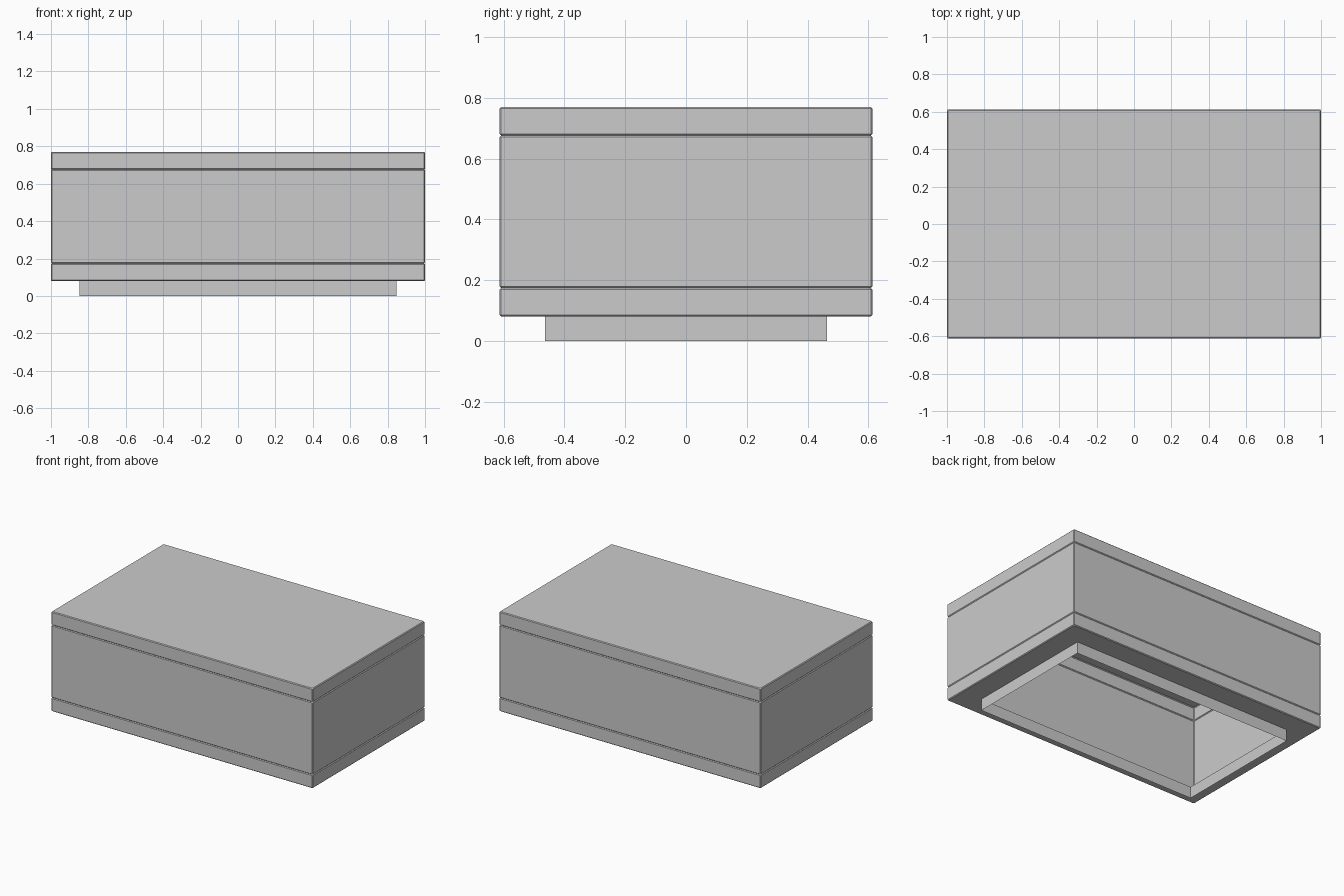
import bpy, bmesh

if "Cube" in bpy.data.objects:
    bpy.data.objects.remove(bpy.data.objects["Cube"])

HX, HY = 1.0, 0.613      # half size of the box
B = 0.005                # small edge chamfer


def ring(bm, hx, hy, c, z):
    """Rectangle with chamfered corners, counter-clockwise from above."""
    pts = [(hx - c, -hy), (hx, -hy + c), (hx, hy - c), (hx - c, hy),
           (-hx + c, hy), (-hx, hy - c), (-hx, -hy + c), (-hx + c, -hy)]
    return [bm.verts.new((x, y, z)) for x, y in pts]


def shell(name, sections, cap=False):
    """Thin open shell lofted upward through (hx, hy, chamfer, z) sections."""
    bm = bmesh.new()
    rings = [ring(bm, *s) for s in sections]
    for a, b in zip(rings, rings[1:]):
        for i in range(8):
            j = (i + 1) % 8
            bm.faces.new((a[i], a[j], b[j], b[i]))
    if cap:
        bm.faces.new(rings[-1])
    bmesh.ops.remove_doubles(bm, verts=bm.verts[:], dist=1e-5)
    me = bpy.data.meshes.new(name)
    bm.to_mesh(me)
    bm.free()
    ob = bpy.data.objects.new(name, me)
    bpy.context.collection.objects.link(ob)
    return ob


def band(z0, z1):
    """Upright band with chamfered upper and lower rims."""
    return [(HX - B, HY - B, B, z0), (HX, HY, B, z0 + B),
            (HX, HY, B, z1 - B), (HX - B, HY - B, B, z1)]


# Recessed plinth, open underneath, with its ledge and the lower band
PX, PY = 0.848, 0.464
shell("plinth_and_lower_band",
      [(PX, PY, 0, 0), (PX, PY, 0, 0.08)] + band(0.08, 0.174))

# Main side panels, with V grooves above and below
shell("side_panels", band(0.174, 0.676))

# Top slab
shell("top_slab", band(0.676, 0.77), cap=True)
